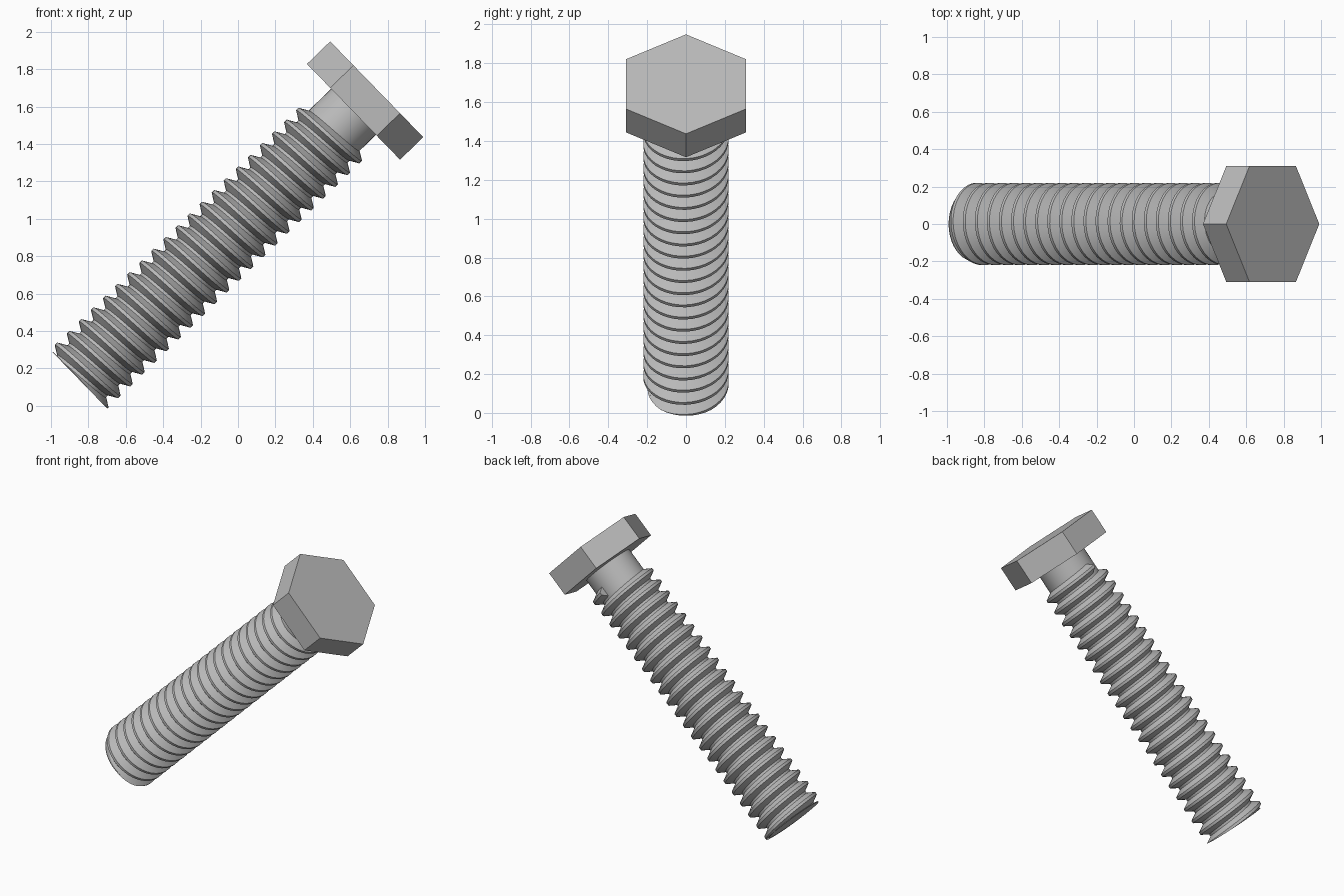
import bpy, bmesh, math
from mathutils import Matrix, Vector

old = bpy.data.objects.get("Cube")
if old:
    bpy.data.objects.remove(old, do_unlink=True)

steel = bpy.data.materials.new("grey steel")
steel.use_nodes = True
colour = (0.5, 0.5, 0.5, 1)
steel.diffuse_color = colour
steel.node_tree.nodes["Principled BSDF"].inputs["Base Color"].default_value = colour

# Bolt frame: local z runs from the tip up to the head
FRAME = Matrix.Translation((-0.852, 0, 0.143)) @ Matrix.Rotation(math.radians(45.8), 4, 'Y')
LENGTH, HEAD = 2.05, 0.173
ROOT, CREST, PITCH, STEPS = 0.172, 0.22, 0.09, 40
THREAD_END = LENGTH - 0.09


def finish(name, bm, smooth):
    bmesh.ops.recalc_face_normals(bm, faces=bm.faces)
    mesh = bpy.data.meshes.new(name)
    bm.to_mesh(mesh)
    bm.free()
    ob = bpy.data.objects.new(name, mesh)
    bpy.context.collection.objects.link(ob)
    mesh.materials.append(steel)
    ob.matrix_world = FRAME
    if smooth:
        bpy.ops.object.select_all(action='DESELECT')
        ob.select_set(True)
        bpy.context.view_layer.objects.active = ob
        bpy.ops.object.shade_smooth_by_angle(angle=math.radians(25))


def cylinder(name, radius, low, high, sides, smooth):
    bm = bmesh.new()
    bmesh.ops.create_cone(bm, cap_ends=True, segments=sides, radius1=radius, radius2=radius,
                          depth=high - low, matrix=Matrix.Translation((0, 0, (low + high) / 2)))
    finish(name, bm, smooth)


# Hexagonal head with a corner on local x
bm = bmesh.new()
ring = [bm.verts.new((0.357 * math.cos(k * math.pi / 3), 0.357 * math.sin(k * math.pi / 3), LENGTH))
        for k in range(6)]
base = bm.faces.new(ring)
top = bmesh.ops.extrude_face_region(bm, geom=[base], use_keep_orig=True)["geom"]
bmesh.ops.translate(bm, verts=[v for v in top if isinstance(v, bmesh.types.BMVert)], vec=(0, 0, HEAD))
finish("hex_head", bm, False)

# Plain core, seen as the neck under the head
cylinder("shank_core", ROOT, 0.0, LENGTH, STEPS, True)

# Helical ridge: trapezoid section swept around the core, trimmed flat at the tip
section = [(ROOT - 0.004, 0.0), (ROOT, 0.008), (CREST, 0.036), (CREST, 0.054), (ROOT, 0.082), (ROOT - 0.004, PITCH)]
bm = bmesh.new()
turns = THREAD_END / PITCH
previous = None
for i in range(int((turns + 0.5) * STEPS)):
    a = 2 * math.pi * i / STEPS
    z = PITCH * (i / STEPS - 1.5)
    row = [bm.verts.new((r * math.cos(a), r * math.sin(a), z + dz)) for r, dz in section]
    if previous:
        for j in range(len(row) - 1):
            bm.faces.new((previous[j], previous[j + 1], row[j + 1], row[j]))
    previous = row
bm.faces.new(previous)
bmesh.ops.bisect_plane(bm, geom=bm.verts[:] + bm.edges[:] + bm.faces[:], plane_co=(0, 0, 0),
                       plane_no=(0, 0, -1), clear_outer=True)
finish("thread", bm, True)

# Flat disc closing the tip
cylinder("tip_face", 0.2, 0.0, 0.004, STEPS, True)
